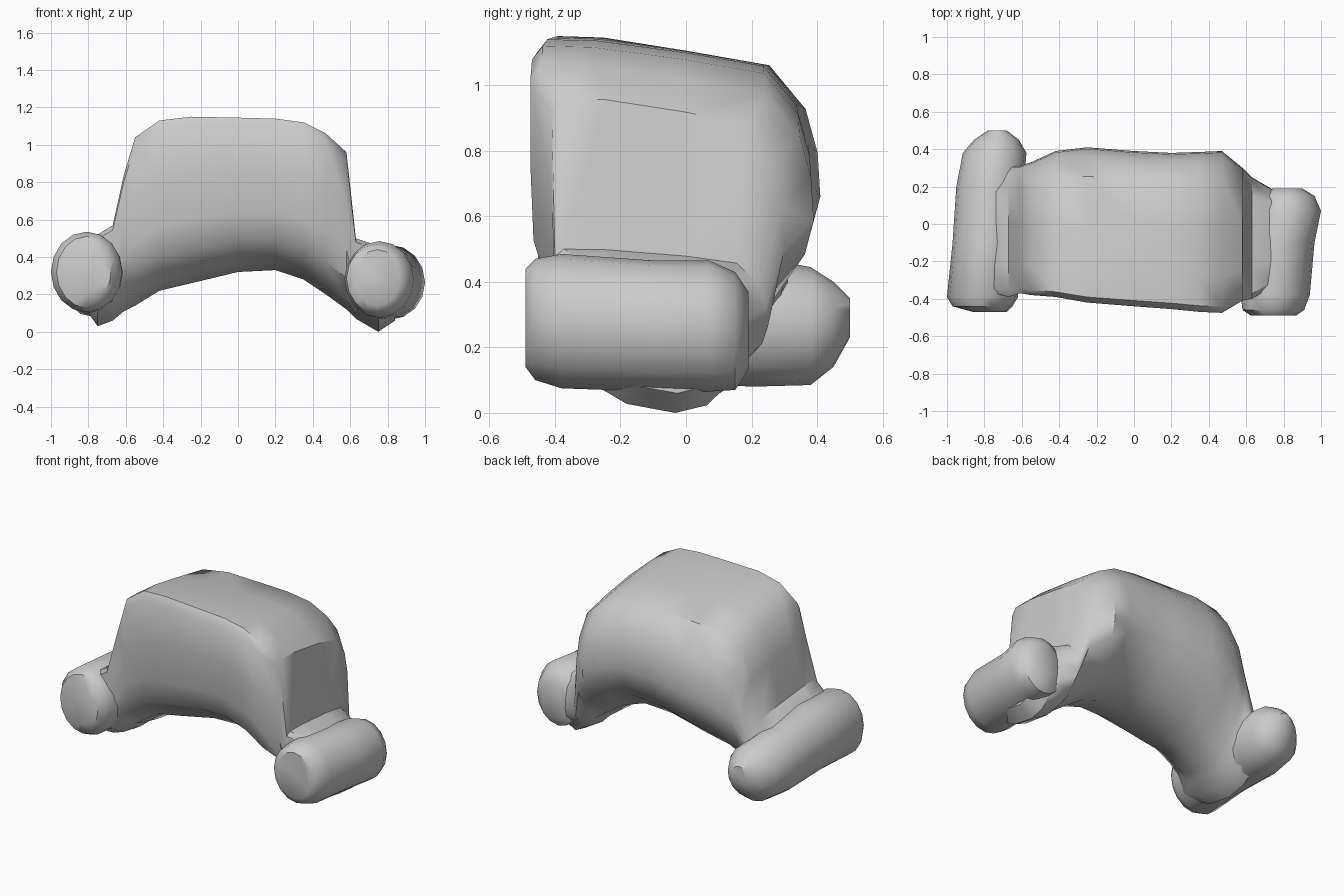
import bpy, bmesh, math


def loft(name, rings, angle):
    """Skin a list of closed rings and cap both ends."""
    bm = bmesh.new()
    vs = [[bm.verts.new(p) for p in ring] for ring in rings]
    n = len(vs[0])
    for a, b in zip(vs, vs[1:]):
        for i in range(n):
            j = (i + 1) % n
            bm.faces.new((a[i], a[j], b[j], b[i]))
    bm.faces.new(vs[0])
    bm.faces.new(vs[-1])
    bmesh.ops.recalc_face_normals(bm, faces=bm.faces[:])
    mesh = bpy.data.meshes.new(name)
    bm.to_mesh(mesh)
    bm.free()
    obj = bpy.data.objects.new(name, mesh)
    bpy.context.collection.objects.link(obj)
    bpy.context.view_layer.objects.active = obj
    obj.select_set(True)
    bpy.ops.object.shade_smooth_by_angle(angle=math.radians(angle))
    obj.select_set(False)
    return obj


# Arched body: side profile (depth, height), flat in front, rounded below and behind
profile = [(-.93, 1), (-1, .95), (-1, .65), (-.98, .38), (-.88, .2), (-.55, .06),
           (-.1, 0), (.35, .05), (.7, .18), (.93, .33), (1, .45), (.98, .6),
           (.89, .75), (.62, .9), (0, .95), (-.6, .995)]
# Stations across the width: x, bottom, top, front, back
stations = [(-.80, .10, .45, -.30, .22), (-.75, .03, .52, -.37, .27),
            (-.67, .06, .57, -.39, .31), (-.61, .11, .84, -.37, .31),
            (-.55, .14, 1.04, -.38, .33), (-.42, .22, 1.13, -.39, .39),
            (-.25, .26, 1.15, -.42, .41), (0, .32, 1.145, -.44, .39),
            (.20, .33, 1.14, -.455, .38), (.35, .28, 1.12, -.47, .385),
            (.47, .20, 1.06, -.475, .39), (.58, .12, .96, -.41, .30),
            (.63, .07, .50, -.40, .25), (.75, 0, .46, -.33, .18),
            (.84, .06, .40, -.26, .12)]
rings = []
for x, zb, zt, yf, yb in stations:
    rings.append([(x, u * (yb if u > 0 else -yf), zb + v * (zt - zb)) for u, v in profile])
loft("arched_body", rings, 40)


# Side rolls: stations along the depth, y, x, z, half width, half height
def roll(name, spine, sides=16):
    rings = []
    for y, x, z, rx, rz in spine:
        rings.append([(x + rx * math.cos(2 * math.pi * i / sides), y,
                       z + rz * math.sin(2 * math.pi * i / sides)) for i in range(sides)])
    loft(name, rings, 40)


roll("left_roll", [(-.47, -.77, .31, .09, .11), (-.44, -.81, .32, .16, .19),
                   (-.39, -.81, .32, .19, .215), (-.1, -.785, .315, .185, .215),
                   (.2, -.77, .28, .18, .20), (.38, -.745, .265, .17, .18),
                   (.45, -.735, .27, .12, .13), (.50, -.73, .29, .05, .06)])
roll("right_roll", [(-.49, .745, .29, .12, .15), (-.46, .745, .285, .165, .185),
                    (-.38, .755, .28, .185, .205), (-.1, .78, .265, .185, .20),
                    (.07, .815, .265, .185, .20), (.15, .815, .25, .15, .18),
                    (.19, .82, .25, .08, .12)])
